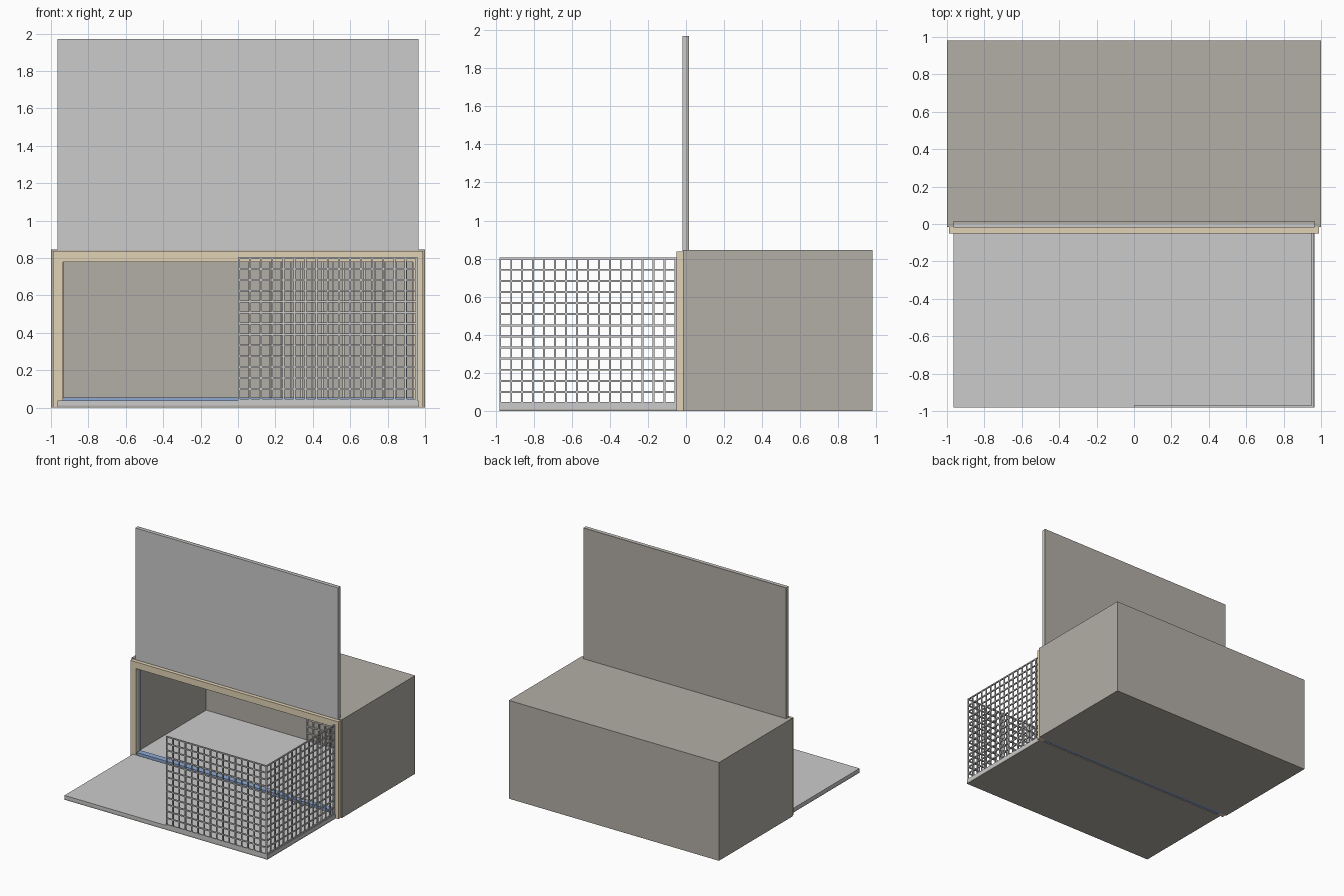
import bpy, bmesh
from mathutils import Matrix, Vector

if "Cube" in bpy.data.objects:
    bpy.data.objects.remove(bpy.data.objects["Cube"])


def mat(name, rgb):
    m = bpy.data.materials.new(name)
    m.diffuse_color = (*rgb, 1)
    m.use_nodes = True
    m.node_tree.nodes["Principled BSDF"].inputs["Base Color"].default_value = m.diffuse_color
    return m


DARK = mat("dark_shell", (0.45, 0.42, 0.38))
WOOD = mat("wood", (0.76, 0.65, 0.47))
BLUE = mat("blue_trim", (0.27, 0.40, 0.66))


def boxes(name, parts, material=None):
    """One object made of boxes, each given as (x0, x1, y0, y1, z0, z1)."""
    bm = bmesh.new()
    for x0, x1, y0, y1, z0, z1 in parts:
        centre = Vector(((x0 + x1) / 2, (y0 + y1) / 2, (z0 + z1) / 2))
        scale = Matrix.Diagonal((x1 - x0, y1 - y0, z1 - z0, 1))
        bmesh.ops.create_cube(bm, size=1, matrix=Matrix.Translation(centre) @ scale)
    me = bpy.data.meshes.new(name)
    bm.to_mesh(me)
    bm.free()
    ob = bpy.data.objects.new(name, me)
    bpy.context.collection.objects.link(ob)
    if material:
        me.materials.append(material)
    return ob


def wire_wall(name, axis, a0, a1, at, z0=0.037, z1=0.805, pitch=0.0585, r=0.005):
    """Square wire mesh running along x or y at a fixed position."""
    parts = []
    nu, nz = round((a1 - a0) / pitch), round((z1 - z0) / pitch)

    def bar(u0, u1, w0, w1):
        if axis == "x":
            parts.append((u0, u1, at - r, at + r, w0, w1))
        else:
            parts.append((at - r, at + r, u0, u1, w0, w1))

    for i in range(nu + 1):
        u = a0 + (a1 - a0) * i / nu
        bar(u - r, u + r, z0, z1)
    for i in range(nz + 1):
        z = z0 + r + (z1 - z0 - 2 * r) * i / nz
        bar(a0 - r, a1 + r, z - r, z + r)
    return boxes(name, parts)


# Shell, open at the front
boxes("shell_floor", [(-1, 1, -0.017, 0.98, 0, 0.015)], DARK)
boxes("shell_roof", [(-1, 1, -0.017, 0.98, 0.81, 0.845)], DARK)
boxes("shell_back", [(-1, 1, 0.945, 0.98, 0.015, 0.81)], DARK)
for side, s in (("left", -1), ("right", 1)):
    xs = sorted((s * 0.965, s))
    boxes("shell_side_" + side, [(*xs, -0.017, 0.945, 0.015, 0.81)], DARK)
boxes("inner_floor", [(-0.965, 0.965, -0.017, 0.945, 0.015, 0.035)])

# Wooden door surround
boxes("door_surround", [(-0.99, -0.935, -0.05, -0.017, 0, 0.78),
                        (0.935, 0.99, -0.05, -0.017, 0, 0.78),
                        (-0.99, 0.99, -0.05, -0.017, 0.78, 0.837)], WOOD)

# Blue seal behind the surround, with threshold
boxes("door_seal", [(-0.965, -0.934, -0.017, 0.01, 0.055, 0.779),
                    (0.934, 0.965, -0.017, 0.01, 0.055, 0.779),
                    (-0.965, 0.965, -0.017, 0.01, 0.779, 0.81),
                    (-0.935, 0.935, -0.04, 0.01, 0.0, 0.055)], BLUE)

# Raised panel, light face and dark back
boxes("raised_panel_face", [(-0.965, 0.965, -0.018, 0.0, 0.84, 1.97)])
boxes("raised_panel_back", [(-0.965, 0.965, 0.0, 0.017, 0.845, 1.97)], DARK)

# Lowered panel, light top and dark underside
boxes("ramp_top", [(-0.965, 0.965, -0.98, -0.05, 0.012, 0.037)])
boxes("ramp_underside", [(-0.965, 0.965, -0.98, -0.05, 0.0, 0.012)], DARK)

# Wire pen on the right half, outside and inside
wire_wall("pen_front", "x", 0.005, 0.955, -0.975)
wire_wall("pen_side_outer", "y", -0.975, -0.055, 0.955)
wire_wall("pen_side_inner", "y", 0.015, 0.935, 0.955)
wire_wall("pen_back", "x", 0.005, 0.955, 0.935, pitch=0.0575)
